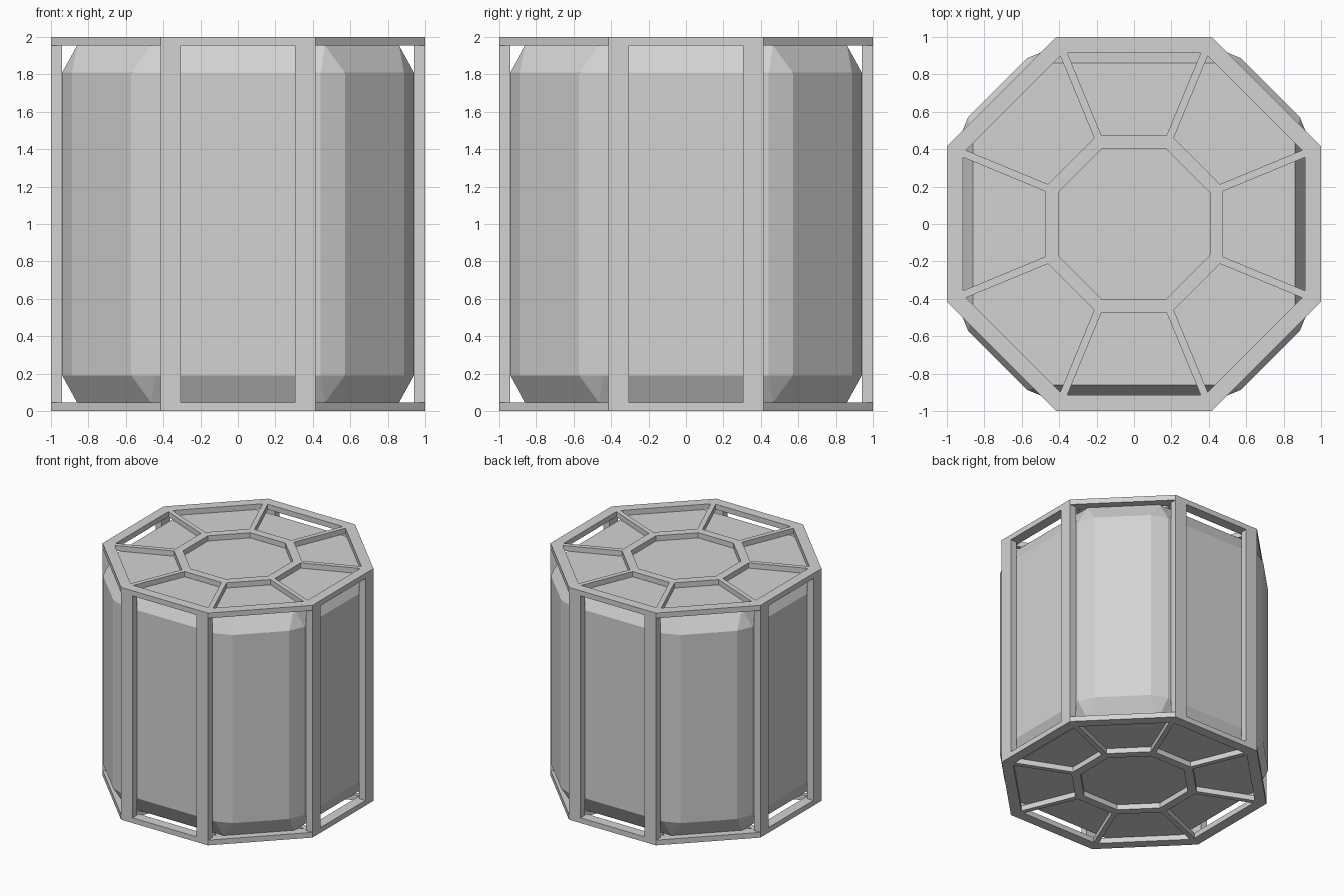
import bpy, bmesh, math
from mathutils import Matrix, Vector

if "Cube" in bpy.data.objects:
    bpy.data.objects.remove(bpy.data.objects["Cube"], do_unlink=True)

T = math.tan(math.pi / 8)   # half side of an octagon with apothem 1
RAIL = 0.045                # thickness of the end frames

grey = bpy.data.materials.new("light grey")
grey.use_nodes = True
grey.diffuse_color = (0.65, 0.65, 0.65, 1)
grey.node_tree.nodes["Principled BSDF"].inputs["Base Color"].default_value = grey.diffuse_color


def finish(bm, name):
    bmesh.ops.remove_doubles(bm, verts=bm.verts, dist=0.0005)
    bmesh.ops.recalc_face_normals(bm, faces=bm.faces)
    mesh = bpy.data.meshes.new(name)
    bm.to_mesh(mesh)
    bm.free()
    mesh.materials.append(grey)
    obj = bpy.data.objects.new(name, mesh)
    bpy.context.collection.objects.link(obj)
    return obj


def end_frame(name, z):
    """Octagonal plate with eight trapezoid openings around a central one."""
    bm = bmesh.new()
    half_spoke = 0.022
    for i in range(8):
        turn = Matrix.Rotation(i * math.pi / 4, 3, 'Z')

        def pt(side, apothem, inset=0.0):
            return turn @ Vector((side * (apothem * T - inset), apothem, z))

        corners = {s: (pt(s, 1), pt(s, 0.914, half_spoke),
                       pt(s, 0.475, half_spoke), pt(s, 0.405)) for s in (-1, 1)}
        ol, al, bl, cl = corners[-1]
        o_r, ar, br, cr = corners[1]
        # outer rail, inner ring and the two half spokes of this sector
        for quad in ((ol, al, ar, o_r), (bl, cl, cr, br),
                     (ol, cl, bl, al), (o_r, ar, br, cr)):
            bm.faces.new([bm.verts.new(p) for p in quad])
    bmesh.ops.remove_doubles(bm, verts=bm.verts, dist=0.0005)
    new = bmesh.ops.extrude_face_region(bm, geom=bm.faces[:])["geom"]
    bmesh.ops.translate(bm, vec=(0, 0, RAIL),
                        verts=[v for v in new if isinstance(v, bmesh.types.BMVert)])
    finish(bm, name)


end_frame("bottom_frame", 0)
end_frame("top_frame", 2 - RAIL)

# Upright posts, a pair on each of the four main sides
for side, label in enumerate(("front", "left", "back", "right")):
    for s in (-1, 1):
        bm = bmesh.new()
        bmesh.ops.create_cube(bm, size=1)
        bmesh.ops.scale(bm, vec=(0.11, 0.06, 2 - 2 * RAIL), verts=bm.verts)
        bmesh.ops.translate(bm, vec=(s * (T - 0.055), -0.97, 1), verts=bm.verts)
        bmesh.ops.rotate(bm, matrix=Matrix.Rotation(side * math.pi / 2, 3, 'Z'),
                         verts=bm.verts)
        finish(bm, f"{label}_post_{'a' if s < 0 else 'b'}")

# Tank: eight wide sides with bevelled corners, tapering to octagonal ends
bm = bmesh.new()


def loop(quarter, z):
    return [bm.verts.new(Matrix.Rotation(q * math.pi / 2, 3, 'Z') @ Vector((x, y, z)))
            for q in range(4) for x, y in quarter]


body = ((0.94, 0.442), (0.887, 0.571), (0.571, 0.887), (0.442, 0.94))
cap = ((0.86, 0.465), (0.465, 0.86))
wall = [loop(body, z) for z in (0.19, 1.81)]
ends = [loop(cap, z) for z in (RAIL, 2 - RAIL)]
for i in range(16):
    j = (i + 1) % 16
    bm.faces.new((wall[0][i], wall[0][j], wall[1][j], wall[1][i]))
for w, e in zip(wall, ends):
    bm.faces.new(e)
    for k in range(8):
        a, b, c = w[2 * k], w[2 * k + 1], w[(2 * k + 2) % 16]
        bm.faces.new((a, b, e[k]))
        bm.faces.new((b, c, e[(k + 1) % 8], e[k]))
finish(bm, "tank")
